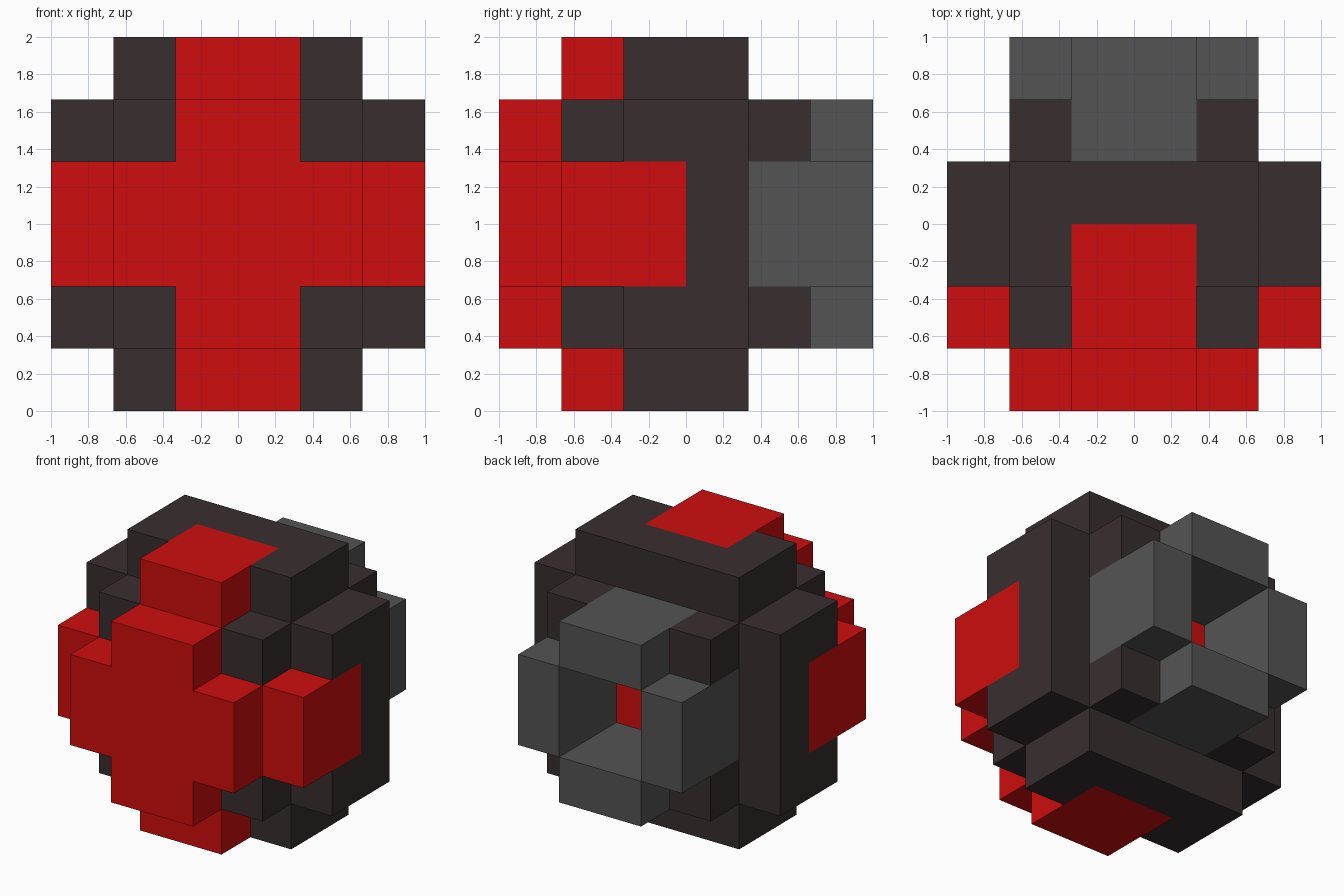
import bpy, bmesh
from mathutils import Vector

if "Cube" in bpy.data.objects:
    bpy.data.objects.remove(bpy.data.objects["Cube"])

U = 1 / 3                                   # size of one block
STEPS = [-2.5, -1.5, -0.5, 0.5, 1.5, 2.5]   # block centres per axis


def material(name, rgb):
    m = bpy.data.materials.new(name)
    m.diffuse_color = (*rgb, 1)
    m.use_nodes = True
    m.node_tree.nodes["Principled BSDF"].inputs["Base Color"].default_value = m.diffuse_color
    return m


def part_at(x, y, z):
    """Which part owns the block centred here (None = empty)."""
    ax, az = abs(x), abs(z)
    in_bar = ax < 1 or az < 1
    if y > 1:                               # back: socket ring and its corners
        if max(ax, az) > 2:
            return None
        if ax < 1 and az < 1:
            return None                     # open hole
        if in_bar:
            return "socket_ring"
        return "shell" if y < 2 else None
    if x * x + y * y + z * z > 9:           # blocky ball
        return None
    if (y < 0 and in_bar) or (ax < 1 and az < 1):
        return "front_cross"                # cross plus core behind the hole
    return "shell"


blocks = {}
for x in STEPS:
    for y in STEPS:
        for z in STEPS:
            part = part_at(x, y, z)
            if part:
                blocks[(x, y, z)] = part


def build(name, mat):
    """Make one part, keeping only the exposed block faces."""
    bm = bmesh.new()
    for pos, part in blocks.items():
        if part != name:
            continue
        c = Vector(pos)
        for axis in range(3):
            for s in (-1, 1):
                n = Vector((0, 0, 0))
                n[axis] = s
                if tuple(c + n) in blocks:
                    continue
                a = Vector((0, 0, 0))
                a[(axis + 1) % 3] = 0.5
                b = n.cross(a)
                mid = c + n * 0.5
                corners = [mid - a - b, mid + a - b, mid + a + b, mid - a + b]
                bm.faces.new([bm.verts.new((p + Vector((0, 0, 3))) * U) for p in corners])
    bmesh.ops.remove_doubles(bm, verts=bm.verts, dist=0.001)
    mesh = bpy.data.meshes.new(name)
    bm.to_mesh(mesh)
    bm.free()
    mesh.materials.append(mat)
    bpy.context.collection.objects.link(bpy.data.objects.new(name, mesh))


# Dark ball, red cross on the front, grey ring on the back
build("shell", material("charcoal", (0.039, 0.027, 0.028)))
build("front_cross", material("red", (0.62, 0.0042, 0.0045)))
build("socket_ring", material("grey", (0.088, 0.088, 0.088)))
